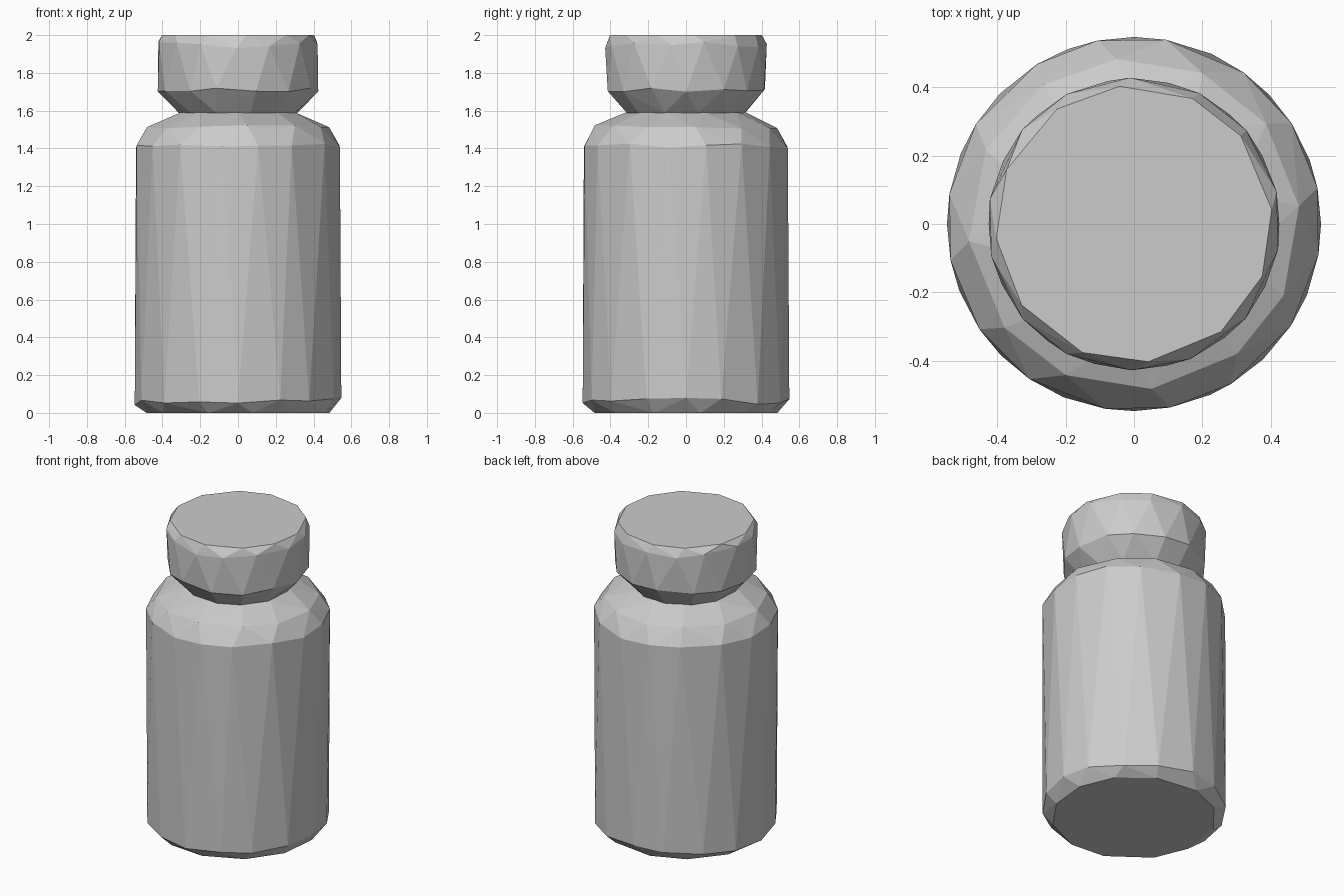
import bpy
import bmesh
import math
import random

random.seed(7)

cube = bpy.data.objects.get("Cube")
if cube:
    bpy.data.objects.remove(cube, do_unlink=True)

grey = bpy.data.materials.new("stone_grey")
grey.use_nodes = True
colour = (0.6, 0.6, 0.6, 1)
grey.diffuse_color = colour
grey.node_tree.nodes["Principled BSDF"].inputs["Base Color"].default_value = colour


def faceted_part(name, rings):
    """Convex shell over staggered rings of (radius, z, sides, turn, z wobble)."""
    bm = bmesh.new()
    for radius, z, sides, turn, wobble in rings:
        for i in range(sides):
            shift = random.uniform(-0.12, 0.12) if i * 4 % sides else 0
            angle = math.tau * (i + turn + shift) / sides
            height = z + random.uniform(-wobble, wobble)
            bm.verts.new((radius * math.cos(angle), radius * math.sin(angle), height))
    hull = bmesh.ops.convex_hull(bm, input=bm.verts)
    unused = set(hull["geom_interior"]) | set(hull["geom_unused"])
    loose = [v for v in unused if isinstance(v, bmesh.types.BMVert)]
    bmesh.ops.delete(bm, geom=loose, context="VERTS")
    # Merge the level end discs into single faces
    bmesh.ops.dissolve_limit(bm, angle_limit=math.radians(1),
                             verts=bm.verts, edges=bm.edges)
    bmesh.ops.recalc_face_normals(bm, faces=bm.faces)
    mesh = bpy.data.meshes.new(name)
    bm.to_mesh(mesh)
    bm.free()
    mesh.materials.append(grey)
    obj = bpy.data.objects.new(name, mesh)
    bpy.context.collection.objects.link(obj)
    return obj


# Jar body: chamfered foot, straight wall and sloping shoulder
faceted_part("jar_body", [
    (0.49, 0, 12, 0.3, 0),
    (0.547, 0.06, 16, 0, 0.02),
    (0.547, 1.41, 16, 0.5, 0.015),
    (0.485, 1.515, 12, 0.2, 0.01),
    (0.32, 1.59, 10, 0.5, 0),
])

# Lid: tapered underside, upright rim and flat top
faceted_part("jar_lid", [
    (0.32, 1.588, 12, 0.4, 0),
    (0.425, 1.71, 14, 0, 0.01),
    (0.428, 1.95, 14, 0.5, 0.02),
    (0.405, 2, 12, 0.2, 0),
])
